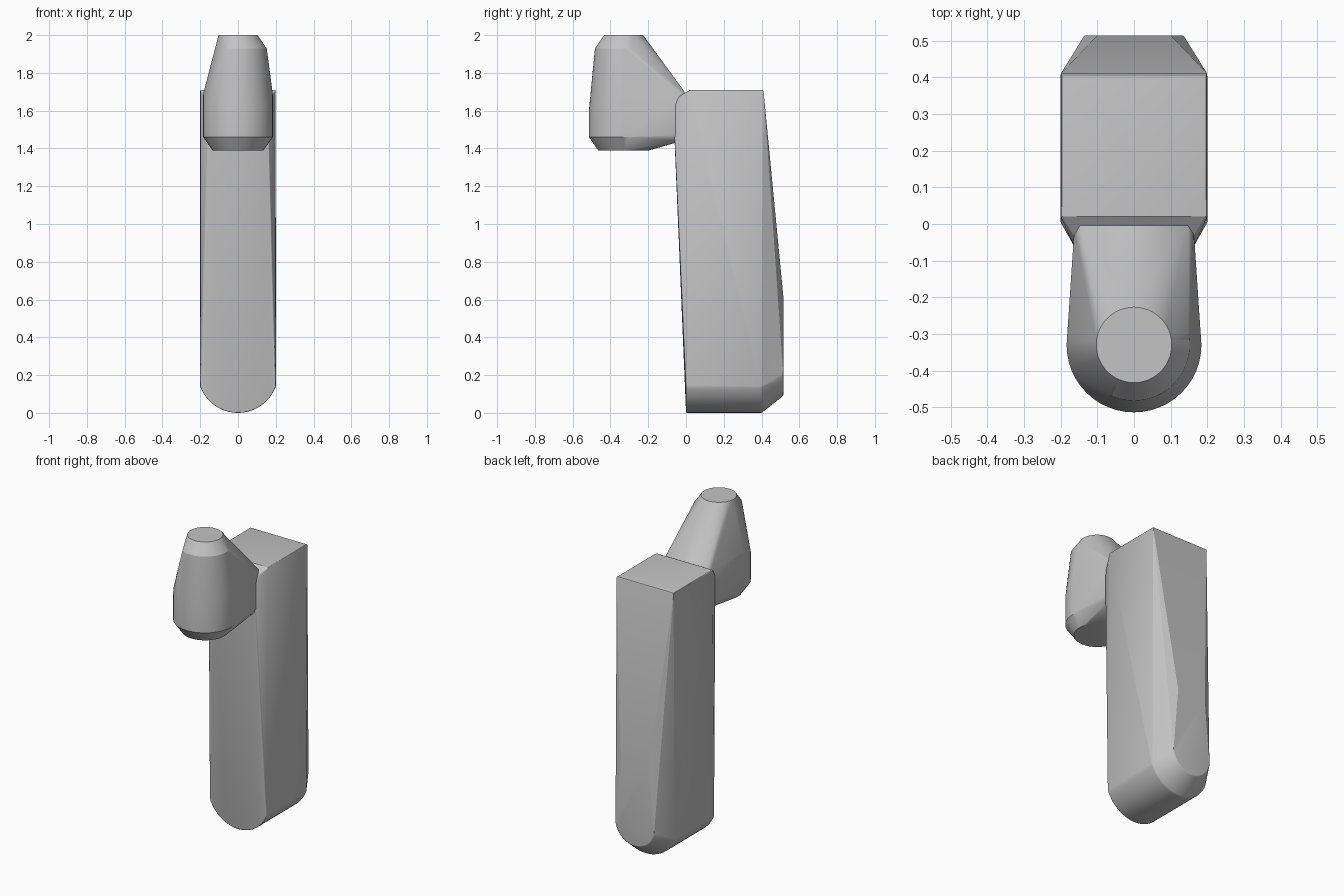
import bpy, bmesh
from math import sin, cos, radians, sqrt

cube = bpy.data.objects.get("Cube")
if cube:
    bpy.data.objects.remove(cube, do_unlink=True)

grey = bpy.data.materials.new("plain grey")
grey.use_nodes = True
colour = (0.55, 0.55, 0.55, 1)
grey.diffuse_color = colour
grey.node_tree.nodes["Principled BSDF"].inputs["Base Color"].default_value = colour


def hull_part(name, points, bevel):
    """Wrap points in a convex skin, soften its sharp edges."""
    bm = bmesh.new()
    for p in points:
        bm.verts.new(p)
    bmesh.ops.convex_hull(bm, input=bm.verts[:])
    bmesh.ops.delete(bm, geom=[v for v in bm.verts if not v.link_faces], context="VERTS")
    bmesh.ops.dissolve_limit(bm, angle_limit=radians(1), verts=bm.verts[:], edges=bm.edges[:])
    bmesh.ops.recalc_face_normals(bm, faces=bm.faces[:])
    mesh = bpy.data.meshes.new(name)
    bm.to_mesh(mesh)
    bm.free()
    mesh.materials.append(grey)
    obj = bpy.data.objects.new(name, mesh)
    bpy.context.collection.objects.link(obj)
    bpy.ops.object.select_all(action="DESELECT")
    obj.select_set(True)
    bpy.context.view_layer.objects.active = obj
    if bevel:
        mod = obj.modifiers.new("soft edges", "BEVEL")
        mod.width, mod.segments = bevel, 3
        mod.limit_method, mod.angle_limit = "ANGLE", radians(35)
        bpy.ops.object.modifier_apply(modifier=mod.name)
    bpy.ops.object.shade_smooth_by_angle(angle=radians(25))
    return obj


def mirrored(*points):
    return [(s * x, y, z) for x, y, z in points for s in (-1, 1)]


def bottom_arc(half, radius, low, y, steps=24):
    """Rounded underside: circular arc of given half width and lowest height."""
    xs = [half * sin(radians(-90 + 180 * i / steps)) for i in range(steps + 1)]
    return [(x, y, low + radius - sqrt(max(radius**2 - x**2, 0))) for x in xs]


def ring(radius, height, start=0, end=360, steps=48, lean=0.0):
    """Circle about the nozzle axis; lean lowers its front."""
    out = []
    for i in range(steps):
        a = radians(start + (end - start) * i / steps)
        out.append((radius * cos(a), -0.33 + radius * sin(a), height + lean * min(sin(a), 0)))
    return out


# Long body: rounded underside, bulging back plate, leaning front panel
body = bottom_arc(0.2, 0.213, 0, 0) + bottom_arc(0.2, 0.213, 0, 0.4)
body += mirrored((0.2, 0.02, 1.71), (0.2, 0.41, 1.71))
body += bottom_arc(0.135, 0.137, 0.09, 0.515) + mirrored((0.1, 0.515, 0.62))
body += mirrored((0.16, -0.068, 1.62), (0.16, -0.045, 1.67))
hull_part("body", body, 0.012)

# Nozzle head: stacked rings blended back to the mounting plate
head = ring(0.135, 1.39) + ring(0.184, 1.46) + ring(0.184, 1.69, lean=0.09)
head += ring(0.152, 1.93, start=-115, end=15) + ring(0.103, 2.0)
head += mirrored((0.148, 0, 1.69), (0.163, -0.015, 1.67),
                 (0.163, -0.02, 1.47), (0.15, -0.02, 1.44))
hull_part("nozzle_head", head, 0)
